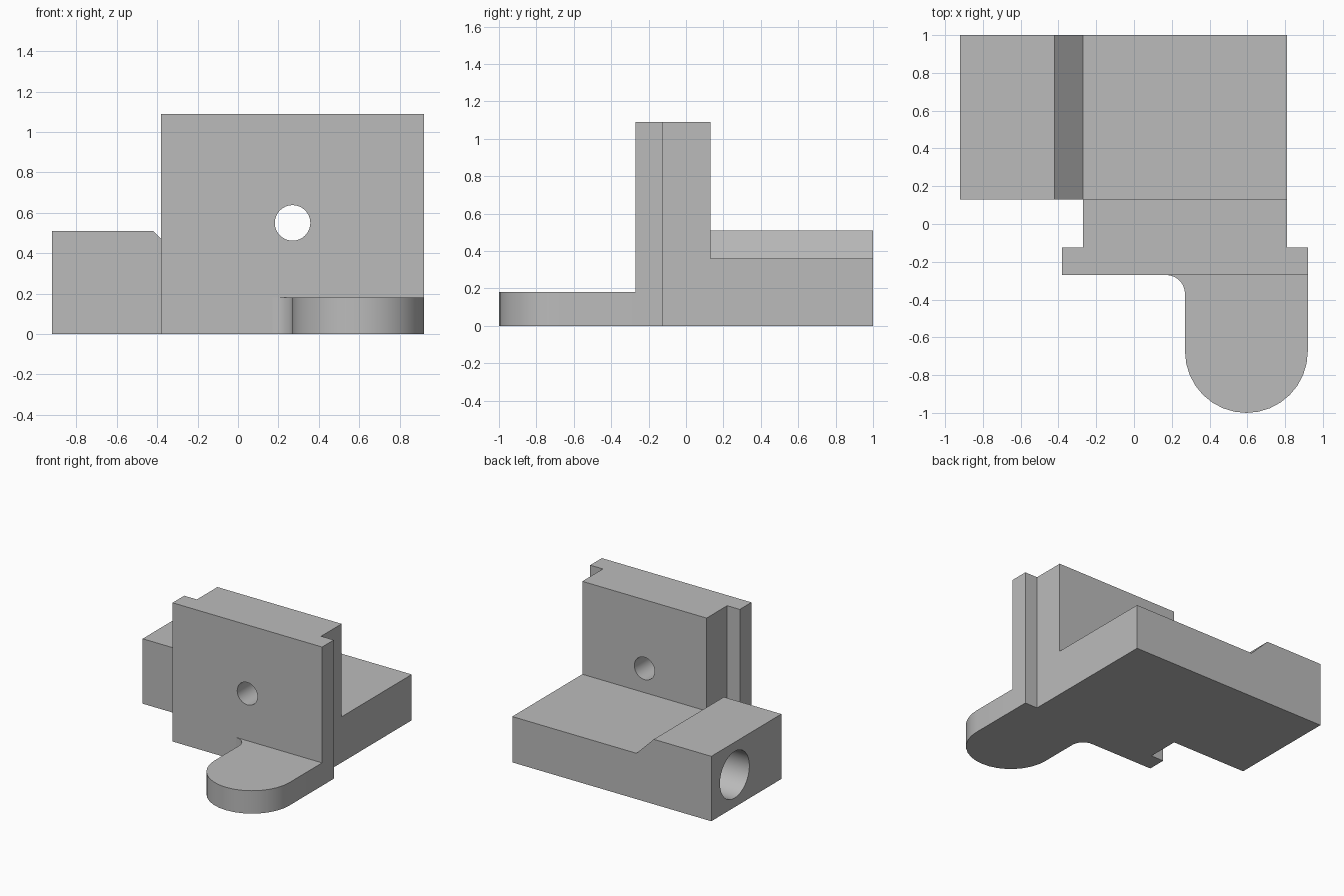
import bpy, bmesh
from math import sin, cos, pi, radians
from mathutils import Vector, Matrix

if "Cube" in bpy.data.objects:
    bpy.data.objects.remove(bpy.data.objects["Cube"], do_unlink=True)

grey = bpy.data.materials.new("plain grey")
grey.use_nodes = True
grey.diffuse_color = (0.5, 0.5, 0.5, 1)
grey.node_tree.nodes["Principled BSDF"].inputs["Base Color"].default_value = (0.5, 0.5, 0.5, 1)


def add_object(name, bm):
    bmesh.ops.recalc_face_normals(bm, faces=bm.faces)
    mesh = bpy.data.meshes.new(name)
    bm.to_mesh(mesh)
    bm.free()
    mesh.materials.append(grey)
    ob = bpy.data.objects.new(name, mesh)
    bpy.context.collection.objects.link(ob)
    return ob


def prism(name, points, direction):
    """Extrude a closed outline along a direction."""
    bm = bmesh.new()
    face = bm.faces.new([bm.verts.new(p) for p in points])
    new = bmesh.ops.extrude_face_region(bm, geom=[face])["geom"]
    bmesh.ops.translate(bm, vec=Vector(direction),
                        verts=[v for v in new if isinstance(v, bmesh.types.BMVert)])
    return add_object(name, bm)


def arc(cx, cy, r, start, end, steps):
    angles = [radians(start + (end - start) * i / steps) for i in range(steps + 1)]
    return [(cx + r * cos(a), cy + r * sin(a), 0) for a in angles]


def drill(target, name, centre, radius, depth, axis):
    """Cut a round hole with a hidden cylinder."""
    bm = bmesh.new()
    bmesh.ops.create_cone(bm, cap_ends=True, segments=32, radius1=radius,
                          radius2=radius, depth=depth,
                          matrix=Matrix.Translation(centre) @ Matrix.Rotation(pi / 2, 4, axis))
    cutter = add_object(name, bm)
    cutter.hide_render = True
    cutter.hide_set(True)
    mod = target.modifiers.new(name, "BOOLEAN")
    mod.operation = "DIFFERENCE"
    mod.solver = "EXACT"
    mod.object = cutter


front, step, back = -0.27, -0.125, 0.13

# Upright plate: wide flange in front, narrower body behind
upright = prism("upright_plate", [
    (-0.38, front, 0), (0.92, front, 0), (0.92, step, 0), (0.81, step, 0),
    (0.81, back, 0), (-0.27, back, 0), (-0.27, step, 0), (-0.38, step, 0)], (0, 0, 1.09))
drill(upright, "plate_hole_cutter", (0.27, -0.07, 0.55), 0.088, 1, "X")

# Rear base with its raised side block and sloped shoulder
base = prism("rear_base", [
    (-0.92, back, 0), (0.81, back, 0), (0.81, back, 0.36), (-0.27, back, 0.36),
    (-0.42, back, 0.51), (-0.92, back, 0.51)], (0, 1 - back, 0))
drill(base, "side_bore_cutter", (-0.92, 0.71, 0.255), 0.183, 1, "Y")

# Front tab: rounded end and a concave fillet against the plate
tab = prism("front_tab",
            arc(0.17, front - 0.1, 0.1, 90, 0, 8)
            + arc(0.595, -0.675, 0.325, 180, 360, 16)
            + [(0.92, front, 0)], (0, 0, 0.18))

# Smooth the round walls, keep the edges sharp
bpy.ops.object.select_all(action="DESELECT")
for ob in (upright, base, tab):
    bpy.context.view_layer.objects.active = ob
    ob.select_set(True)
    for mod in list(ob.modifiers):
        bpy.ops.object.modifier_apply(modifier=mod.name)
bpy.ops.object.shade_smooth_by_angle(angle=radians(30))
